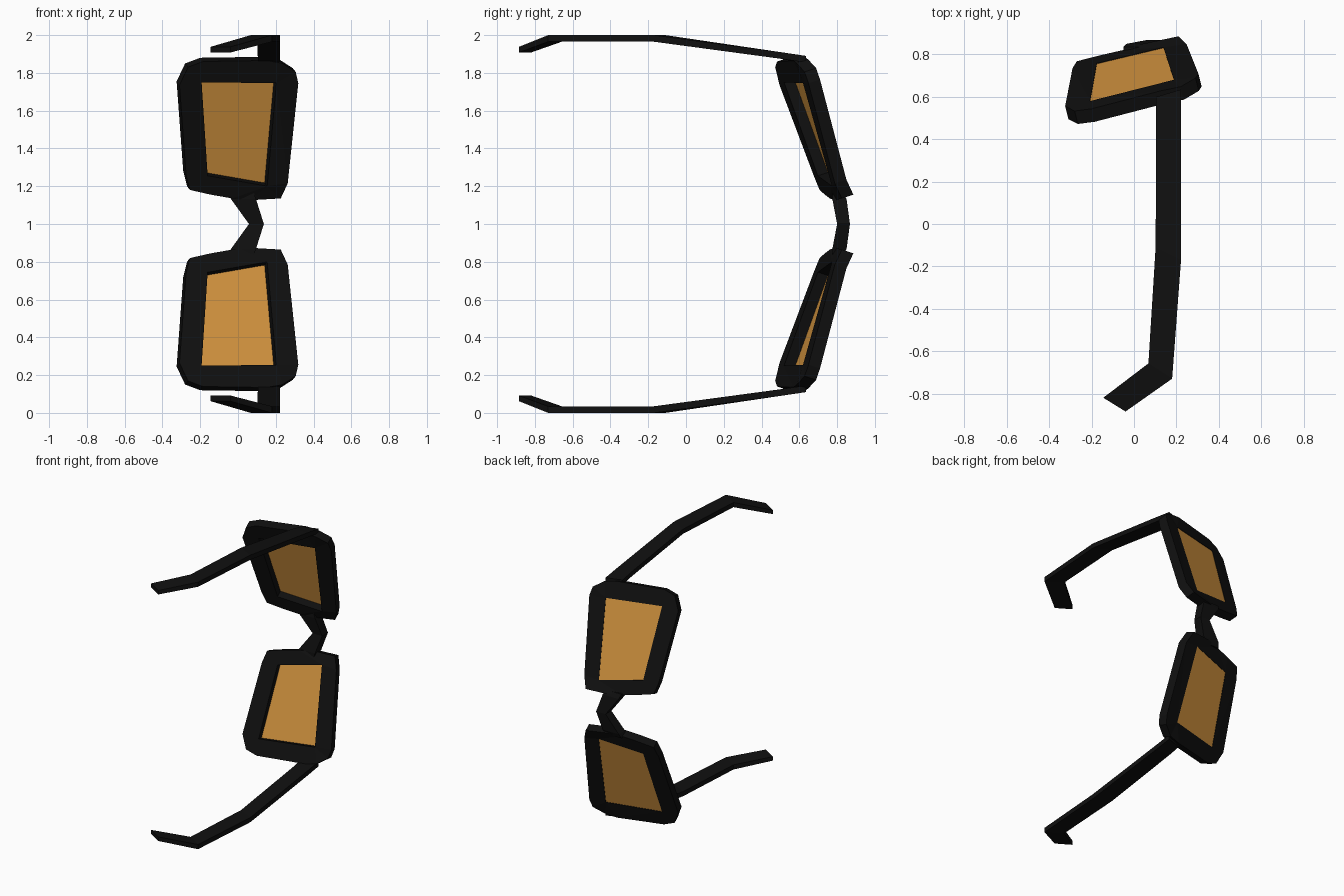
import bpy, bmesh
from mathutils import Vector

if "Cube" in bpy.data.objects:
    bpy.data.objects.remove(bpy.data.objects["Cube"])


def material(name, rgb):
    m = bpy.data.materials.new(name)
    m.diffuse_color = (*rgb, 1)
    m.use_nodes = True
    m.node_tree.nodes["Principled BSDF"].inputs["Base Color"].default_value = m.diffuse_color
    return m


BLACK = material("black plastic", (0.005, 0.005, 0.005))
AMBER = material("amber lens", (0.66, 0.30, 0.05))
NORMAL = Vector((0.25, -1, 0.32)).normalized()   # direction from the outer face to the wearer


def front_y(x, z):
    """Depth of the slightly twisted outer face of the lower half."""
    return 0.558 + 0.28 * x + 0.322 * z - 0.13 * x * z


def finish(name, bm, mat, mirror=True):
    bmesh.ops.recalc_face_normals(bm, faces=bm.faces)
    bmesh.ops.translate(bm, verts=bm.verts, vec=(0, 0, -1))
    me = bpy.data.meshes.new(name)
    bm.to_mesh(me)
    bm.free()
    me.materials.append(mat)
    ob = bpy.data.objects.new(name, me)
    bpy.context.collection.objects.link(ob)
    ob.location.z = 1                            # origin on the symmetry plane
    if mirror:
        mod = ob.modifiers.new("other side", 'MIRROR')
        mod.use_axis = (False, False, True)
        mod.use_mirror_merge = False
    return ob


def thicken(bm, depth):
    r = bmesh.ops.extrude_face_region(bm, geom=bm.faces[:], use_keep_orig=True)
    vs = [g for g in r["geom"] if isinstance(g, bmesh.types.BMVert)]
    bmesh.ops.translate(bm, verts=vs, vec=NORMAL * depth)


def loft(name, sections, mirror=True):
    """Four-sided bar through a list of cross-sections."""
    bm = bmesh.new()
    rings = [[bm.verts.new(p) for p in s] for s in sections]
    for a, b in zip(rings, rings[1:]):
        for i in range(4):
            j = (i + 1) % 4
            bm.faces.new((a[i], a[j], b[j], b[i]))
    bm.faces.new(rings[0])
    bm.faces.new(rings[-1])
    return finish(name, bm, BLACK, mirror)


# Rim: outline with a four-cornered opening (x, z, extra depth)
outline = [(-0.27, 0.80, 0), (-0.16, 0.825, 0), (-0.045, 0.845, 0), (0.04, 0.855, 0.01),
           (0.211, 0.845, 0.02), (0.248, 0.765, 0), (0.304, 0.235, 0), (0.29, 0.175, 0),
           (0.22, 0.13, -0.01), (0.13, 0.115, 0), (-0.20, 0.12, 0), (-0.28, 0.15, 0),
           (-0.325, 0.245, 0), (-0.29, 0.72, 0)]
opening = [(-0.176, 0.725, 0), (0.139, 0.78, 0), (0.188, 0.235, 0), (-0.208, 0.23, 0)]
bm = bmesh.new()
edges = []
for loop in (outline, opening):
    vs = [bm.verts.new((x, front_y(x, z) + d, z)) for x, z, d in loop]
    edges += [bm.edges.new((vs[i - 1], vs[i])) for i in range(len(vs))]
bmesh.ops.triangle_fill(bm, edges=edges, use_beauty=True, normal=NORMAL)
thicken(bm, 0.066)
finish("rim", bm, BLACK)

# Lens: thin pane just behind the outer face
bm = bmesh.new()
bm.faces.new([bm.verts.new(Vector((x, front_y(x, z), z)) + NORMAL * 0.003) for x, z, _ in opening])
thicken(bm, 0.005)
finish("lens", bm, AMBER)

# Bridge: bent bar between the rims (x0, x1, y0, y1, z)
half = [(-0.05, 0.085, 0.775, 0.835, 0.835), (-0.037, 0.095, 0.775, 0.85, 0.868)]
spec = half + [(0.058, 0.137, 0.80, 0.868, 1.0)]
spec += [(*s[:4], 2 - s[4]) for s in reversed(half)]
loft("bridge", [[(a, c, z), (b, c, z), (b, d, z), (a, d, z)] for a, b, c, d, z in spec], mirror=False)

# Temple arm: lower edge (x, y), upper edge (x, y), outer z, inner z
arm = [((0.105, 0.60), (0.222, 0.635), 0.11, 0.145),
       ((0.105, 0.50), (0.222, 0.50), 0.09, 0.125),
       ((0.102, -0.11), (0.222, -0.17), 0.0, 0.035),
       ((0.068, -0.658), (0.18, -0.73), 0.0, 0.035),
       ((-0.145, -0.82), (-0.04, -0.885), 0.062, 0.092)]
loft("temple_arm", [[(*l, zo), (*u, zo), (*u, zi), (*l, zi)] for l, u, zo, zi in arm])
